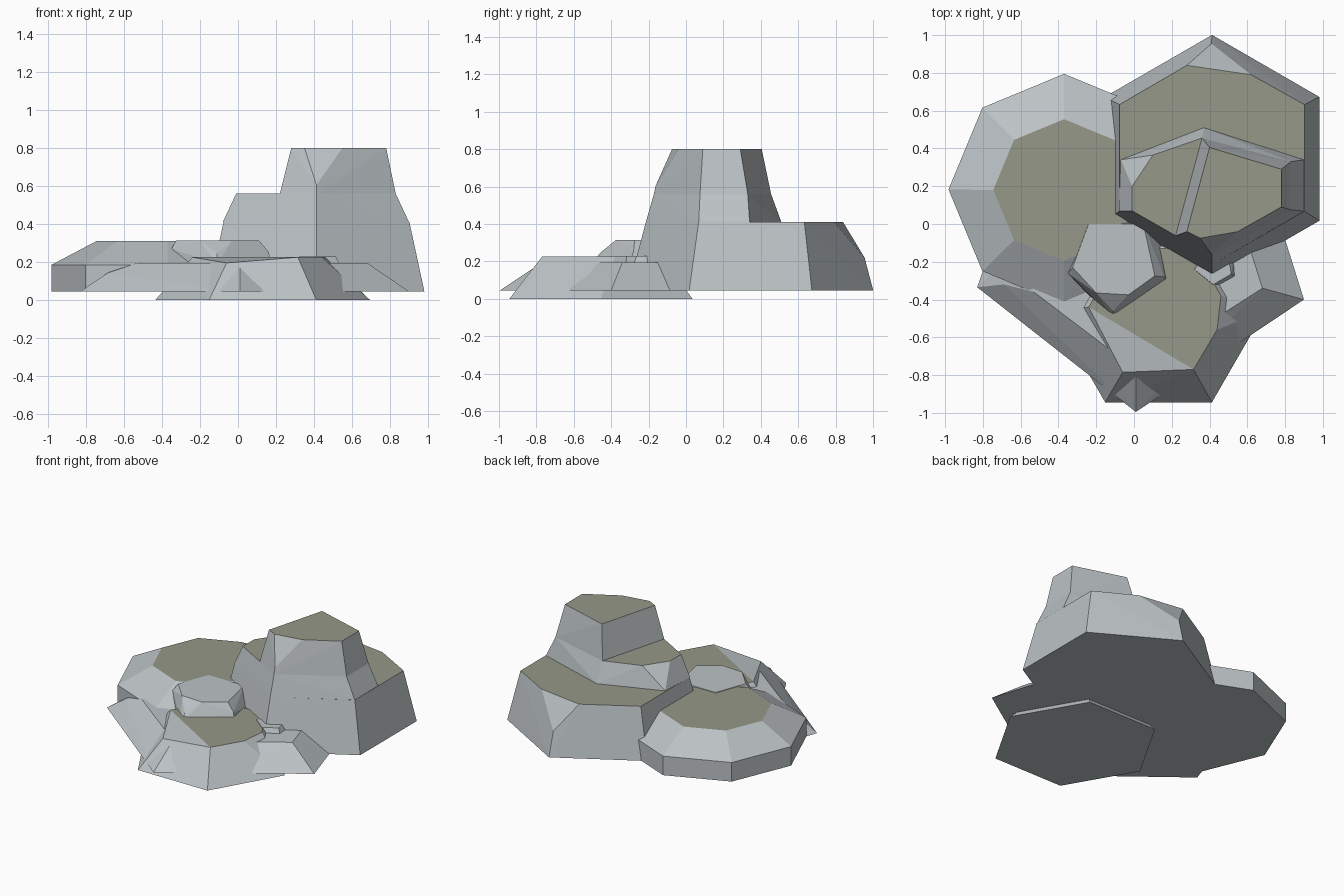
import bpy, bmesh
from math import sin, cos, radians

moss = bpy.data.materials.new("moss")
moss.diffuse_color = (0.305, 0.315, 0.25, 1)
stone = bpy.data.materials.new("stone")
stone.diffuse_color = (0.50, 0.54, 0.56, 1)


def ring(n, cx, cy, r, z, start=0, skip=()):
    """Regular polygon at height z, leaving out chipped corners."""
    return [(cx + r * cos(radians(start + 360 * i / n)),
             cy + r * sin(radians(start + 360 * i / n)), z)
            for i in range(n) if i not in skip]


def level(z, *pts):
    return [(x, y, z) for x, y in pts]


def rock(name, pts, mossy=True):
    """Faceted convex boulder with an optional mossy flat top."""
    bm = bmesh.new()
    for p in pts:
        bm.verts.new(p)
    bmesh.ops.convex_hull(bm, input=bm.verts[:])
    loose = [v for v in bm.verts if not v.link_faces]
    bmesh.ops.delete(bm, geom=loose, context='VERTS')
    bmesh.ops.dissolve_limit(bm, angle_limit=radians(1.5),
                             verts=bm.verts[:], edges=bm.edges[:])
    bmesh.ops.recalc_face_normals(bm, faces=bm.faces[:])
    me = bpy.data.meshes.new(name)
    me.materials.append(stone)
    me.materials.append(moss)
    for f in bm.faces:
        f.material_index = int(mossy and f.normal.z > 0.995)
    bm.to_mesh(me)
    bm.free()
    ob = bpy.data.objects.new(name, me)
    bpy.context.collection.objects.link(ob)
    return ob


# Octagonal rock on the left
rock("left_rock", ring(8, -0.37, 0.183, 0.612, 0.045)
     + ring(8, -0.37, 0.183, 0.612, 0.185)
     + ring(8, -0.37, 0.18, 0.375, 0.31))

# Tall rock: hexagonal base with a chipped back corner
rock("tall_rock_base", ring(6, 0.413, 0.345, 0.656, 0.045, 30)
     + ring(6, 0.413, 0.35, 0.565, 0.41, 30, skip=(1,))
     + [(0.41, 0.955, 0.22), (0.28, 0.84, 0.41), (0.62, 0.79, 0.41)])

# Tall rock: middle step with a chipped back left corner
rock("tall_rock_step",
     level(0.41, (0.90, 0.34), (0.37, 0.51), (-0.07, 0.34),
           (-0.08, 0.068), (0.413, -0.215), (0.90, 0.068))
     + level(0.56, (0.83, 0.33), (0.36, 0.455), (0.10, 0.365), (-0.01, 0.20),
             (-0.01, 0.07), (0.413, -0.172), (0.83, 0.075)))

# Tall rock: summit with a chipped front corner
rock("tall_rock_summit",
     level(0.56, (0.83, 0.33), (0.36, 0.455), (0.22, -0.062),
           (0.413, -0.172), (0.83, 0.075))
     + [(0.413, -0.162, 0.605)]
     + level(0.80, (0.78, 0.29), (0.40, 0.405), (0.28, -0.04),
             (0.35, -0.075), (0.55, -0.04), (0.78, 0.09)))

# Wide low pentagonal slab under everything, left corner chipped
rock("wide_slab",
     level(0.045, (-0.83, -0.335), (0.01, -0.995), (0.90, -0.40),
           (0.58, 0.62), (-0.50, 0.64))
     + [(-0.69, -0.32, 0.14)]
     + level(0.195, (-0.53, -0.36), (-0.60, -0.12), (0.01, -0.77),
             (0.68, -0.34), (0.43, 0.45), (-0.37, 0.47)), mossy=False)

# Hexagonal front rock, front left corner worn down
rock("front_rock", ring(6, 0.13, -0.455, 0.565, 0)
     + [(-0.06, -0.785, 0.195)]
     + level(0.225, (-0.24, -0.44), (0.315, -0.77), (0.44, -0.56),
             (0.46, -0.38), (0.32, -0.13), (-0.06, -0.13)))

# Small pentagonal boulder with a chipped front corner
rock("small_boulder",
     level(0.19, (-0.35, -0.27), (-0.11, -0.50), (0.18, -0.30),
           (0.12, 0.0), (-0.26, 0.03))
     + [(-0.35, -0.26, 0.27), (-0.11, -0.46, 0.245), (0.16, -0.28, 0.255)]
     + level(0.314, (-0.325, -0.23), (-0.20, -0.365), (-0.03, -0.375),
             (0.11, -0.275), (0.05, 0.0), (-0.24, 0.0)), mossy=False)

# Pebble between the front and tall rocks
rock("pebble",
     level(0.18, (0.30, -0.24), (0.42, -0.345), (0.54, -0.28),
           (0.53, -0.15), (0.38, -0.12))
     + level(0.228, (0.32, -0.24), (0.42, -0.32), (0.515, -0.265),
             (0.50, -0.18), (0.39, -0.15)), mossy=False)
